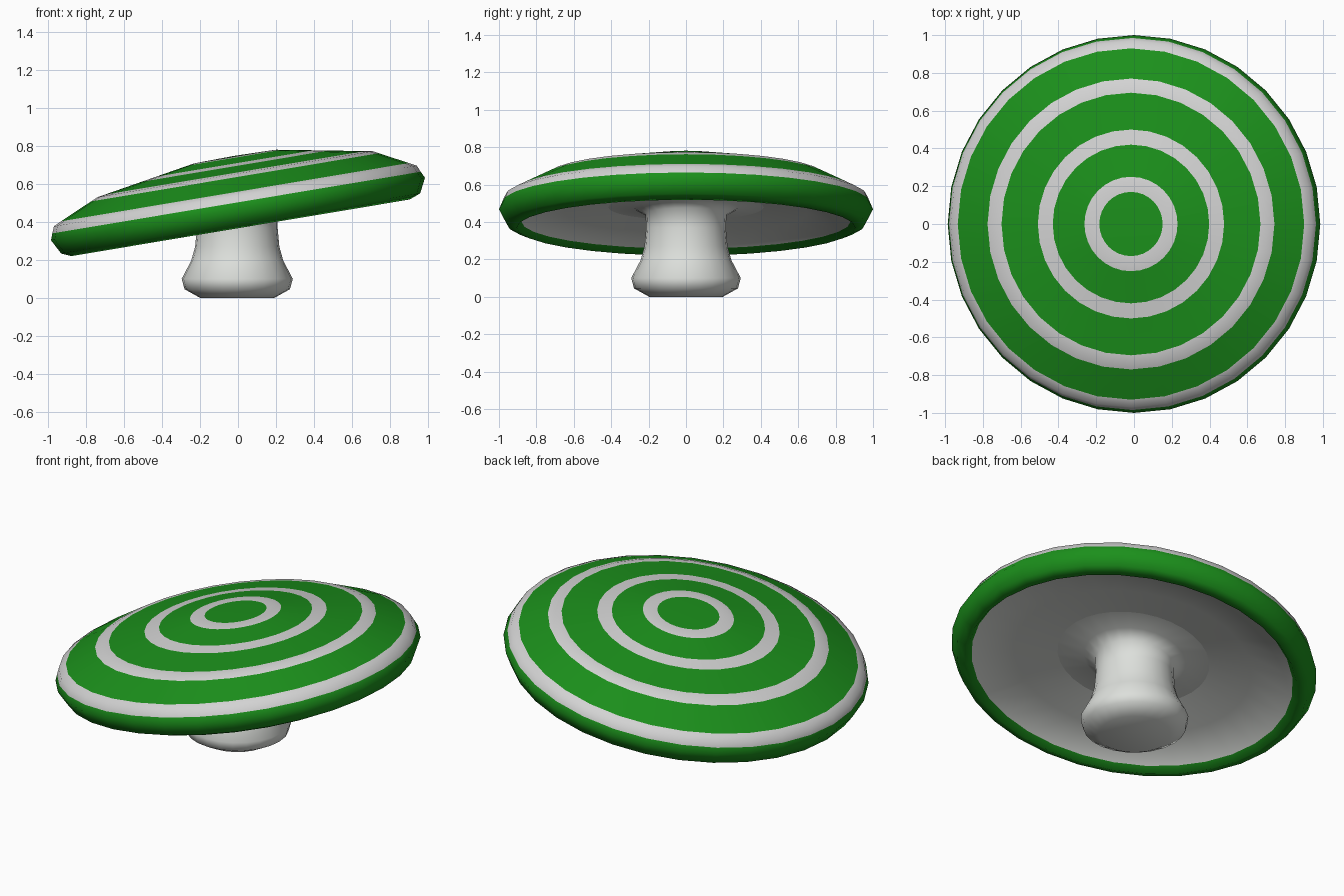
import bpy, bmesh, math

if "Cube" in bpy.data.objects:
    bpy.data.objects.remove(bpy.data.objects["Cube"])

TILT = math.radians(9.5)


def material(name, rgb):
    m = bpy.data.materials.new(name)
    m.diffuse_color = (*rgb, 1.0)
    m.use_nodes = True
    m.node_tree.nodes["Principled BSDF"].inputs["Base Color"].default_value = m.diffuse_color
    return m


GREEN = material("forest green", (0.011, 0.275, 0.011))
GREY = material("pale grey", (0.65, 0.65, 0.65))
WHITE = material("off white", (0.72, 0.74, 0.71))


def lathe(name, profile, sides, mats):
    """Spin (radius, height, x shift, tilt amount, material of next band)."""
    bm = bmesh.new()
    rings = []
    for r, h, dx, tilt, _ in profile:
        a = TILT * tilt
        ring = []
        for i in range(sides if r > 0 else 1):
            t = 2 * math.pi * i / sides
            ring.append(bm.verts.new((r * math.cos(t) * math.cos(a) + dx,
                                      r * math.sin(t),
                                      h + r * math.cos(t) * math.sin(a))))
        rings.append(ring)
    for k in range(len(rings) - 1):
        lo, hi = rings[k], rings[k + 1]
        for i in range(sides):
            j = (i + 1) % sides
            if len(lo) == 1:
                vs = (lo[0], hi[j], hi[i])
            elif len(hi) == 1:
                vs = (lo[i], lo[j], hi[0])
            else:
                vs = (lo[i], lo[j], hi[j], hi[i])
            bm.faces.new(vs).material_index = profile[k][4]
    bmesh.ops.recalc_face_normals(bm, faces=bm.faces)
    me = bpy.data.meshes.new(name)
    bm.to_mesh(me)
    bm.free()
    for m in mats:
        me.materials.append(m)
    ob = bpy.data.objects.new(name, me)
    bpy.context.collection.objects.link(ob)
    bpy.context.view_layer.objects.active = ob
    ob.select_set(True)
    bpy.ops.object.shade_smooth_by_angle(angle=math.radians(80))
    ob.select_set(False)
    return ob


# Tilted cap: hollow underside, curled green lip, striped top
# (0 green, 1 stripe grey, 2 off white)
cap = [
    (0.0, 0.60, 0.0, 2), (0.2, 0.54, 0.0, 2), (0.3, 0.50, 0.0, 2),
    (0.42, 0.478, 0.005, 2), (0.65, 0.45, 0.01, 2),
    (0.88, 0.402, 0.013, 0), (0.905, 0.369, 0.0135, 0), (0.96, 0.392, 0.014, 0),
    (1.0, 0.468, 0.0, 0), (0.985, 0.502, -0.008, 1), (0.97, 0.537, -0.014, 1),
    (0.93, 0.557, -0.016, 0), (0.77, 0.635, -0.016, 1), (0.735, 0.652, -0.016, 1),
    (0.695, 0.659, -0.016, 0), (0.5, 0.694, -0.016, 1), (0.42, 0.7085, -0.016, 0),
    (0.25, 0.739, -0.016, 1), (0.22, 0.7445, -0.016, 1), (0.17, 0.746, -0.016, 0),
    (0.0, 0.749, -0.016, 0),
]
lathe("mushroom_cap", [(r, h, dx, 1, m) for r, h, dx, m in cap], 32,
      [GREEN, GREY, WHITE])

# Stem: bulging foot, slim neck, flare that meets the tilted underside
stem = [
    (0.0, 0.0, 0), (0.197, 0.0, 0), (0.278, 0.045, 0), (0.293, 0.10, 0),
    (0.243, 0.195, 0), (0.222, 0.27, 0), (0.213, 0.37, 0),
    (0.217, 0.44, 1), (0.28, 0.475, 1), (0.46, 0.478, 1),
]
lathe("mushroom_stem", [(r, h, -0.004, t, 0) for r, h, t in stem], 24, [WHITE])
